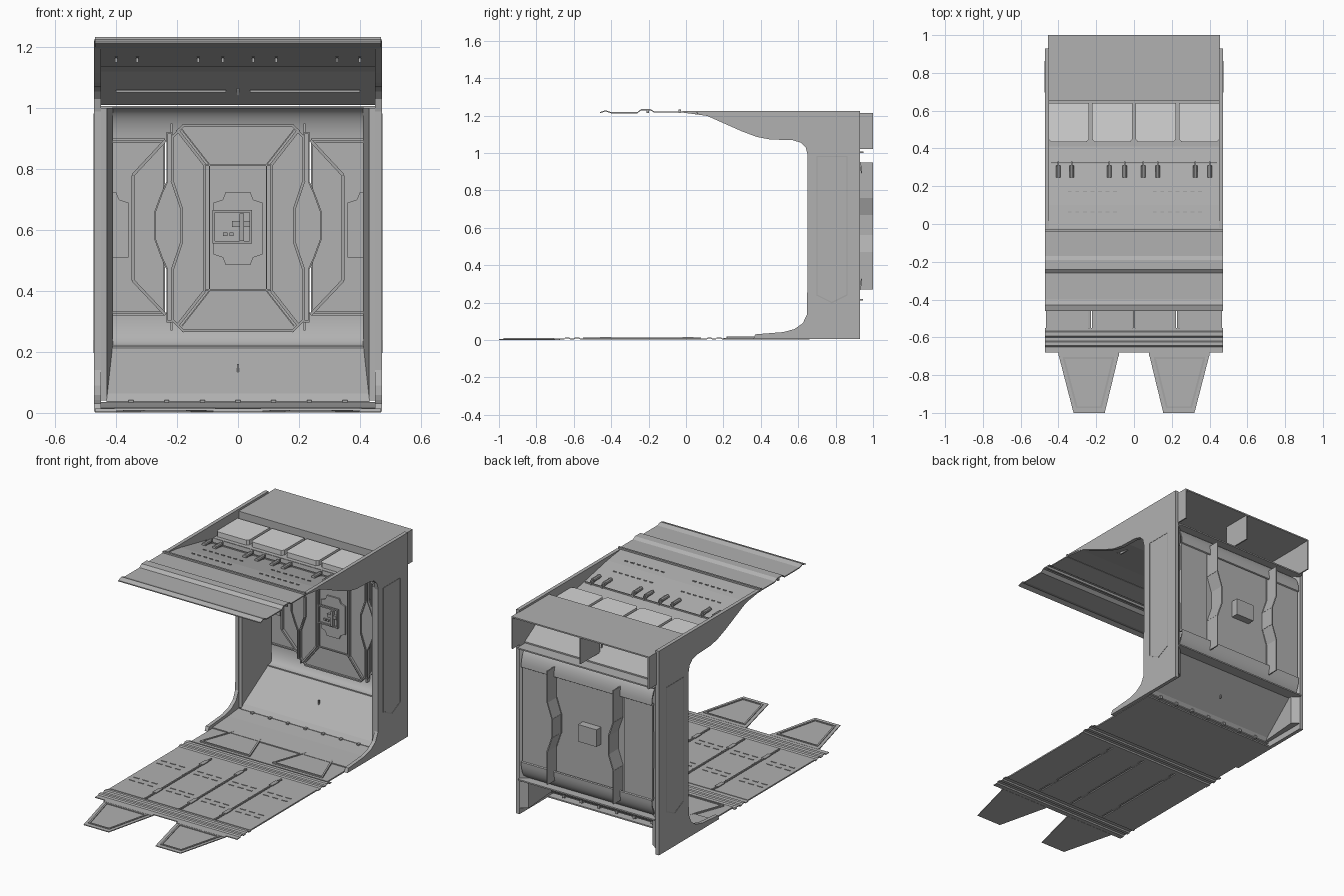
import bpy, bmesh, math
from mathutils import Vector


def material(name, v):
    m = bpy.data.materials.new(name)
    m.diffuse_color = (v, v, v, 1)
    return m


GREY = material("panel grey", 0.44)
TRIM = material("trim grey", 0.38)
PALE = material("lamp pale grey", 0.66)


def finish(name, bm, mat, smooth=False):
    bmesh.ops.recalc_face_normals(bm, faces=bm.faces)
    me = bpy.data.meshes.new(name)
    bm.to_mesh(me)
    bm.free()
    me.materials.append(mat)
    ob = bpy.data.objects.new(name, me)
    bpy.context.collection.objects.link(ob)
    if smooth:
        bpy.context.view_layer.objects.active = ob
        ob.select_set(True)
        bpy.ops.object.shade_smooth_by_angle(angle=math.radians(35))
        ob.select_set(False)
    return ob


# Maps a flat outline (u, v) plus depth d into 3D for each extrusion axis
AXES = {"x": lambda u, v, d: (d, u, v),
        "y": lambda u, v, d: (u, d, v),
        "z": lambda u, v, d: (u, v, d)}


def add_prism(bm, pts, axis, a, b):
    f = AXES[axis]
    lo = [bm.verts.new(f(u, v, a)) for u, v in pts]
    hi = [bm.verts.new(f(u, v, b)) for u, v in pts]
    n = len(pts)
    bm.faces.new(lo)
    bm.faces.new(hi[::-1])
    for i in range(n):
        bm.faces.new((lo[i], lo[(i + 1) % n], hi[(i + 1) % n], hi[i]))


def prisms(name, outlines, axis, a, b, mat=GREY, smooth=False):
    bm = bmesh.new()
    for pts in outlines:
        add_prism(bm, pts, axis, a, b)
    return finish(name, bm, mat, smooth)


def boxes(name, items, mat=GREY):
    bm = bmesh.new()
    for x0, x1, y0, y1, z0, z1 in items:
        add_prism(bm, [(x0, y0), (x1, y0), (x1, y1), (x0, y1)], "z", z0, z1)
    return finish(name, bm, mat)


def ribbon(pts, t, closed=False):
    """Offset polygons that give a path a thickness t, one per segment."""
    out = []
    n = len(pts)
    for i in range(n if closed else n - 1):
        p, q = Vector(pts[i]), Vector(pts[(i + 1) % n])
        d = (q - p).normalized()
        s = Vector((-d.y, d.x)) * t / 2
        e = d * t / 2 if closed else d * 0
        out.append([tuple(k) for k in (p - e - s, q + e - s, q + e + s, p - e + s)])
    return out


def sheet(name, pts, x0, x1, t, mat=GREY, smooth=False):
    """Closed thin sheet following a y-z path across x."""
    up = [(y, z + t) for y, z in reversed(pts)]
    return prisms(name, [list(pts) + up], "x", x0, x1, mat, smooth)


def flip(pts):
    return [(-u, v) for u, v in pts]


def both(outlines):
    return list(outlines) + [flip(p) for p in outlines]


# ---- side walls: C-shaped profile, with liner and outer hatch ----
wall = [(-0.02, 1.225), (0.93, 1.225), (0.93, 0.005), (0.36, 0.005), (0.37, 0.03),
        (0.52, 0.042), (0.58, 0.058), (0.625, 0.09), (0.648, 0.14), (0.65, 0.99),
        (0.64, 1.03), (0.615, 1.055), (0.57, 1.068), (0.45, 1.072), (0.38, 1.085),
        (0.3, 1.115), (0.12, 1.195), (0.06, 1.213), (-0.02, 1.219)]
hatch = [(0.7, 0.24), (0.78, 0.2), (0.86, 0.24), (0.86, 0.98), (0.7, 0.98)]
for side, label in ((-1, "left"), (1, "right")):
    prisms(label + "_side_wall", [wall], "x", side * 0.45, side * 0.472)
    prisms(label + "_wall_hatch_seam", ribbon(hatch, 0.006, True), "x",
           side * 0.47, side * 0.4735, TRIM)
    prisms(label + "_wall_liner", [[(side * u, v) for u, v in
           ((0.452, 0.65), (0.43, 0.652), (0.41, 0.9), (0.452, 0.93))]], "z", 0.04, 1.0)

# ---- roof: ribbed front sheet sinking towards the lamps ----
roof = [(-0.46, 1.212), (-0.43, 1.222), (-0.4, 1.212), (-0.26, 1.212), (-0.24, 1.228),
        (-0.19, 1.228), (-0.17, 1.216), (-0.02, 1.216), (0.1, 1.2), (0.42, 1.135)]
sheet("roof_sheet", roof, -0.47, 0.47, 0.006)
boxes("roof_front_rails", [(-0.47, 0.47, y, y + 0.012, 1.214, 1.232) for y in (-0.04, -0.21)], TRIM)
boxes("lamp_tray", [(-0.45, 0.45, 0.41, 0.66, 1.135, 1.145)])
lamp = [(0.008, 0.45), (0.02, 0.435), (0.21, 0.435), (0.222, 0.45),
        (0.222, 0.64), (0.008, 0.64)]
prisms("lamp_panels", [[(u + k * 0.23, v) for u, v in lamp] for k in (-2, -1, 0, 1)],
       "z", 1.145, 1.175, PALE)
boxes("roof_dashes", [(x, x + 0.02, y, y + 0.005, z, z + 0.006)
                      for sx in (-0.35, 0.1) for x in [sx + 0.04 * i for i in range(7)]
                      for y, z in ((0.06, 1.21), (0.17, 1.19))], TRIM)
boxes("roof_rear_trim", [(-0.44, 0.44, 0.32, 0.326, 1.155, 1.168)], TRIM)

# knobs through the roof sheet
bm = bmesh.new()
for x in (-0.4, -0.33, -0.13, -0.05, 0.05, 0.125, 0.325, 0.4):
    ring = [(x + 0.012 * math.cos(math.tau * i / 10), 1.18 + 0.012 * math.sin(math.tau * i / 10))
            for i in range(10)]
    add_prism(bm, ring, "y", 0.245, 0.31)
    add_prism(bm, [(x - 0.004, 1.15), (x + 0.004, 1.15), (x + 0.004, 1.185), (x - 0.004, 1.185)],
              "y", 0.27, 0.33)
finish("roof_knobs", bm, GREY, True)

# ---- open box at the rear top ----
boxes("rear_top_box", [(-0.455, 0.455, 0.65, 1.0, 1.205, 1.213), (-0.455, -0.447, 0.92, 1.0, 1.02, 1.21),
                       (0.447, 0.455, 0.92, 1.0, 1.02, 1.21), (-0.004, 0.004, 0.82, 1.0, 1.05, 1.21),
                       (-0.45, 0.45, 0.65, 0.656, 1.14, 1.21)])

# ---- sloped upper and lower panels, and coves ----
sheet("upper_slope_panel", [(0.65, 1.135), (0.7, 1.12), (0.88, 1.01)], -0.45, 0.45, 0.008)
sheet("lower_slope_panel", [(0.645, 0.03), (0.665, 0.055), (0.88, 0.213)], -0.432, 0.432, 0.008)
for name, z, y in (("upper", 1.06, 0.795), ("lower", 0.13, 0.765)):
    boxes(name + "_slope_seam", [(-0.003, 0.003, y - 0.004, y + 0.003, z - 0.02, z + 0.03)], TRIM)
boxes("upper_slope_slots", [(s * 0.22 - 0.18, s * 0.22 + 0.18, 0.785, 0.80, 1.052, 1.06)
                            for s in (-1, 1)], TRIM)
boxes("lower_slope_feet", [(x - 0.008, x + 0.008, 0.63, 0.66, 0.025, 0.042)
                           for x in [0.117 * i for i in range(-3, 4)]], TRIM)
arc = [(0.875 + 0.06 * math.sin(a), 0.33 - 0.11 * math.cos(a))
       for a in [math.pi / 2 * i / 8 for i in range(9)]]
prisms("lower_cove", [arc + [(y + 0.006, z - 0.004) for y, z in reversed(arc)]],
       "x", -0.432, 0.432, GREY, True)
top = [(y, 1.22 - z) for y, z in arc]
prisms("upper_cove", [top + [(y + 0.006, z + 0.004) for y, z in reversed(top)]],
       "x", -0.432, 0.432, GREY, True)
boxes("rear_shelves", [(-0.45, 0.45, 0.87, 0.95, 1.0, 1.008), (-0.45, 0.45, 0.87, 0.945, 0.212, 0.22)])

# ---- back wall: centre panel, side panels, wavy ribs ----
centre = [(-0.18, 0.27), (0.18, 0.27), (0.215, 0.305), (0.215, 0.47), (0.185, 0.56), (0.185, 0.67),
          (0.215, 0.76), (0.215, 0.905), (0.18, 0.943), (-0.18, 0.943), (-0.215, 0.905),
          (-0.215, 0.76), (-0.185, 0.67), (-0.185, 0.56), (-0.215, 0.47), (-0.215, 0.305)]
prisms("centre_panel", [centre], "y", 0.905, 0.915)
prisms("centre_panel_edge", ribbon(centre, 0.008, True), "y", 0.893, 0.918, TRIM)
wing = [(0.2, 0.285), (0.11, 0.4), (0.11, 0.815), (0.2, 0.93)]
prisms("centre_wing_trim", both(ribbon(wing, 0.01)), "y", 0.89, 0.906, TRIM)
prisms("centre_wing_inner_trim", both(ribbon([(u - 0.016, v) for u, v in wing], 0.004)),
       "y", 0.898, 0.906, TRIM)
boxes("centre_cross_trim", [(-0.11, 0.11, 0.897, 0.906, z, z + 0.006) for z in (0.4, 0.81)], TRIM)
badge = [(0, 0.485), (0.04, 0.485), (0.05, 0.51), (0.08, 0.52), (0.08, 0.69), (0.05, 0.7),
         (0.04, 0.725), (0, 0.725)]
prisms("centre_badge_plate", both([badge]), "y", 0.896, 0.906)
boxes("control_box", [(-0.08, 0.042, 0.885, 0.96, 0.56, 0.662)])
prisms("control_box_rim", ribbon([(-0.08, 0.56), (0.042, 0.56), (0.042, 0.662), (-0.08, 0.662)],
                                 0.008, True), "y", 0.875, 0.887, TRIM)
boxes("control_details", [(-0.02, 0.04, 0.87, 0.887, 0.61, 0.63), (0.005, 0.02, 0.865, 0.887, 0.565, 0.655),
                          (-0.05, -0.035, 0.877, 0.887, 0.58, 0.592),
                          (-0.028, -0.014, 0.877, 0.887, 0.58, 0.592)], TRIM)

lens = [(0.218, 0.3), (0.232, 0.3), (0.232, 0.47), (0.25, 0.51), (0.272, 0.57), (0.272, 0.66),
        (0.25, 0.72), (0.232, 0.76), (0.232, 0.92), (0.218, 0.92), (0.218, 0.76), (0.187, 0.67),
        (0.187, 0.56), (0.218, 0.47)]
prisms("rib_fronts", both([lens]), "y", 0.898, 0.91)
prisms("rib_front_trim", both(ribbon(lens, 0.005, True)), "y", 0.89, 0.9, TRIM)
rib = [(0.218, 0.27), (0.218, 0.47), (0.187, 0.56), (0.187, 0.67), (0.218, 0.76), (0.218, 0.95)]
prisms("wavy_ribs", both(ribbon(rib, 0.007)), "y", 0.9, 1.0)

prisms("side_panels", both([[(0.24, 0.32), (0.43, 0.32), (0.43, 0.9), (0.24, 0.9)]]), "y", 0.92, 0.93)
trap = [(0.43, 0.325), (0.24, 0.325), (0.345, 0.435), (0.345, 0.78), (0.24, 0.89), (0.43, 0.89)]
side_frame = [(0.238, 0.322), (0.345, 0.435), (0.345, 0.78), (0.238, 0.895)]
prisms("side_panel_trim", both(ribbon(side_frame, 0.01)), "y", 0.903, 0.922, TRIM)
prisms("side_panel_edges", both(ribbon([(0.43, 0.33), (0.243, 0.33), (0.243, 0.89), (0.43, 0.89)], 0.007)),
       "y", 0.908, 0.922, TRIM)
prisms("side_badge_plates", both([[(0.43, 0.51), (0.36, 0.51), (0.36, 0.69), (0.39, 0.7),
                                   (0.4, 0.725), (0.43, 0.725)]]), "y", 0.912, 0.922)

# ---- floor ----
cols = [(-0.465, -0.24), (-0.222, -0.009), (0.009, 0.222), (0.24, 0.465)]
boxes("floor_columns", [(a, b, -0.55, 0.08, 0.002, 0.01) for a, b in cols])
boxes("floor_rods", [(x - 0.004, x + 0.004, -0.55, 0.08, 0.004, 0.014) for x in (-0.231, 0, 0.231)], TRIM)
boxes("floor_rod_collars", [(x - 0.012, x + 0.012, y, y + 0.06, 0.003, 0.015)
                            for x in (-0.231, 0, 0.231) for y in (-0.46, -0.02)], TRIM)
boxes("floor_dashes", [(a + 0.025 + i * 0.06, a + 0.06 + i * 0.06, y, y + 0.006, 0.009, 0.013)
                       for a, b in cols for i in range(3) for y in (-0.4, -0.36, -0.14, -0.1)], TRIM)
for name, y in (("front", -0.68), ("rear", 0.08)):
    prof = [(y, 0.002), (y + 0.03, 0.002), (y + 0.036, 0.009), (y + 0.055, 0.009), (y + 0.061, 0.002),
            (y + 0.08, 0.002), (y + 0.086, 0.009), (y + 0.108, 0.009), (y + 0.114, 0.002), (y + 0.13, 0.002)]
    sheet(name + "_floor_ribs", prof, -0.47, 0.47, 0.005)
boxes("rear_floor_plate", [(-0.45, 0.45, 0.2, 0.66, 0.002, 0.01)])
sheet("floor_rear_ramp", [(0.4, 0.01), (0.55, 0.02), (0.65, 0.03)], -0.45, 0.45, 0.006)

# trapezoid flaps at the front and matching raised ones at the rear
flap = [(0.08, -0.69), (0.4, -0.69), (0.32, -1.0), (0.155, -1.0)]
inner = [(0.11, -0.71), (0.372, -0.71), (0.303, -0.97), (0.174, -0.97)]
prisms("front_flaps", both([flap]), "z", 0.001, 0.006)
prisms("front_flap_trim", both(ribbon(inner, 0.01, True)), "z", 0.005, 0.01, TRIM)
boxes("front_flap_hinge", [(-0.4, -0.08, -0.7, -0.675, 0.001, 0.008), (0.08, 0.4, -0.7, -0.675, 0.001, 0.008)])
rear = [(u, -v * 0.7 - 0.26) for u, v in flap]
prisms("rear_flaps", both([rear]), "z", 0.009, 0.014)
prisms("rear_flap_trim", both(ribbon(rear, 0.01, True)), "z", 0.009, 0.018, TRIM)
